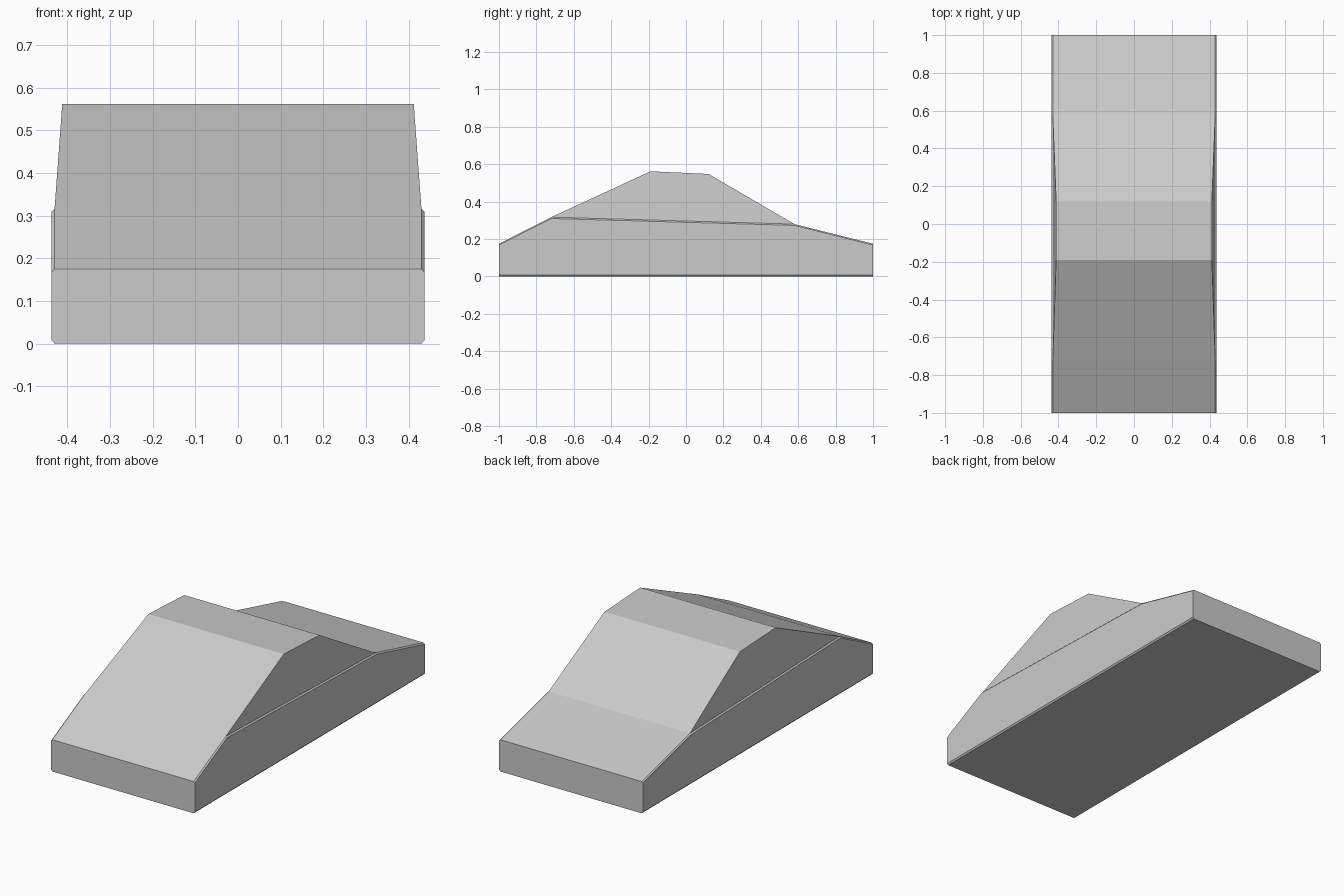
import bpy
import bmesh

cube = bpy.data.objects.get("Cube")
if cube:
    bpy.data.objects.remove(cube, do_unlink=True)

grey = bpy.data.materials.new("plain grey")
grey.use_nodes = True
grey.diffuse_color = (0.6, 0.6, 0.6, 1)
grey.node_tree.nodes["Principled BSDF"].inputs["Base Color"].default_value = (0.6, 0.6, 0.6, 1)


def loft(name, sections):
    """Join matching cross-section loops along y and cap both ends."""
    bm = bmesh.new()
    rings = [[bm.verts.new(p) for p in section] for section in sections]
    count = len(rings[0])
    for a, b in zip(rings, rings[1:]):
        for i in range(count):
            j = (i + 1) % count
            bm.faces.new((a[i], a[j], b[j], b[i]))
    bm.faces.new(rings[0])
    bm.faces.new(rings[-1])
    bmesh.ops.recalc_face_normals(bm, faces=bm.faces)
    mesh = bpy.data.meshes.new(name)
    bm.to_mesh(mesh)
    bm.free()
    mesh.materials.append(grey)
    obj = bpy.data.objects.new(name, mesh)
    bpy.context.collection.objects.link(obj)
    return obj


def mirrored(half, y):
    """Close a right-hand (x, z) outline into a symmetric section."""
    return [(x, y, z) for x, z in half] + [(-x, y, z) for x, z in reversed(half)]


# Lower body: a long wedge with narrow chamfers along the sides
stations = [(-1, 0.175), (-0.72, 0.317), (0.58, 0.28), (1, 0.175)]
loft("lower_body", [
    mirrored([(0.43, 0), (0.437, 0.008), (0.437, top - 0.007), (0.43, top)], y)
    for y, top in stations])

# Cabin: sloped windscreen, nearly flat roof, sloped rear, leaning sides
cabin_profile = [(-0.72, 0.317), (-0.19, 0.562), (0.12, 0.548), (0.58, 0.28)]
half_widths = [0.43, 0.412, 0.412, 0.43]
loft("cabin", [
    [(side * w, y, z) for (y, z), w in zip(cabin_profile, half_widths)]
    for side in (-1, 1)])
